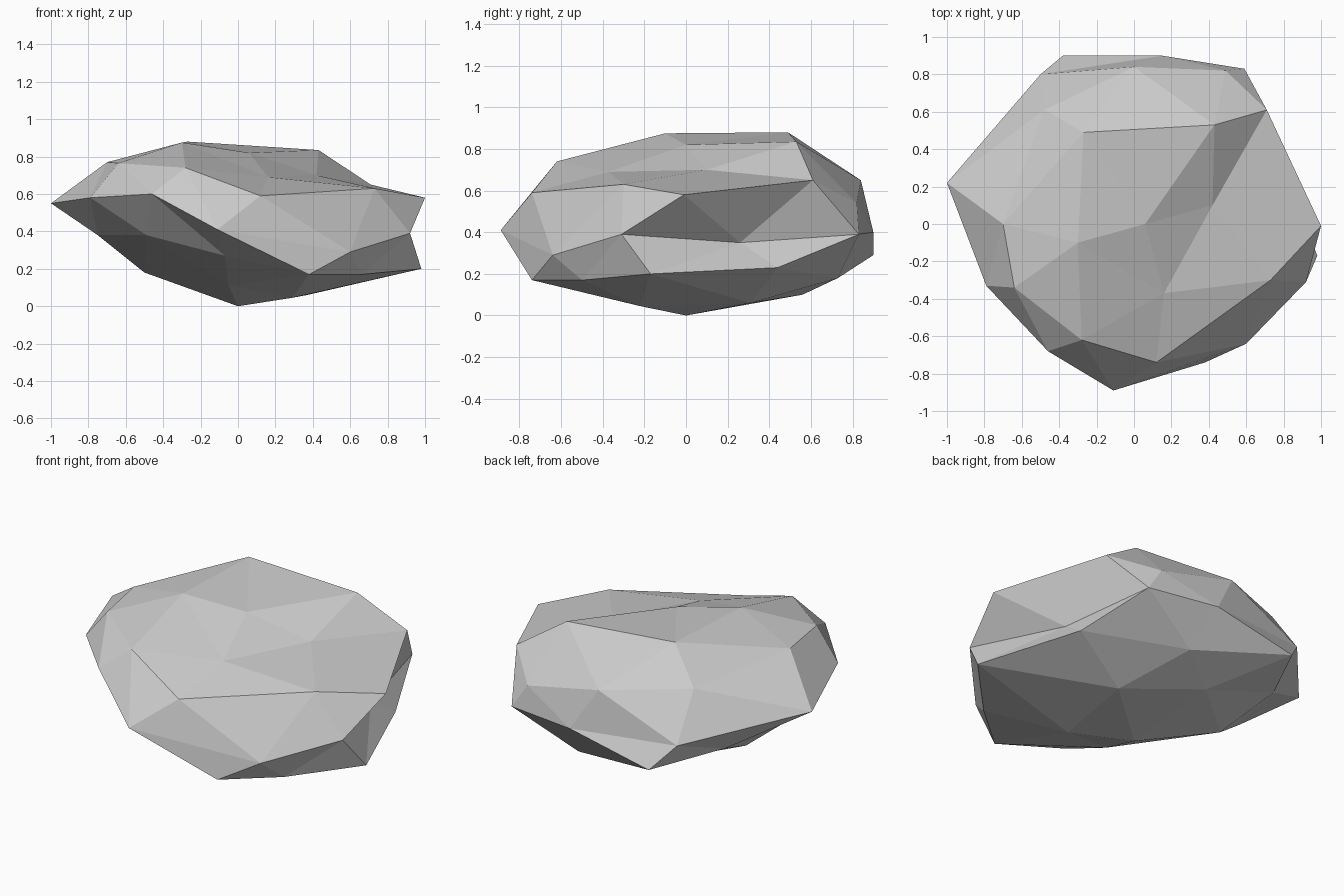
import bpy
import bmesh
import math

# Remove the default cube
default_cube = bpy.data.objects.get("Cube")
if default_cube:
    bpy.data.objects.remove(default_cube, do_unlink=True)


def make_material(name, colour):
    material = bpy.data.materials.new(name)
    material.use_nodes = True
    material.diffuse_color = colour
    shader = material.node_tree.nodes["Principled BSDF"]
    shader.inputs["Base Color"].default_value = colour
    shader.inputs["Roughness"].default_value = 1
    return material


def turn_angle(vert):
    """Angle around the vertical axis, counted from the left side (+x)."""
    return (math.atan2(vert.co.y, vert.co.x) + 0.05) % math.tau


# Contours of the stone from top to bottom, each counter-clockwise from +x
hollow = [(.06, 0, .82)]
crown = [(.42, .1, .7), (.43, .53, .835), (-.27, .49, .88),
         (-.3, -.1, .875), (.16, -.37, .69)]
shoulder = [(1, -.01, .58), (.71, .61, .65), (.49, .82, .54), (0, .84, .65),
            (-.48, .61, .7), (-.7, 0, .77), (-.64, -.34, .765),
            (-.28, -.62, .74), (.12, -.74, .59), (.73, -.3, .63)]
waist = [(.71, .26, .35), (.59, .83, .39), (.15, .9, .4), (-.5, .8, .43),
         (-1, .22, .55), (-.79, -.33, .58), (-.46, -.68, .6),
         (-.11, -.89, .41), (.6, -.64, .29), (.92, -.31, .39)]
underside = [(.98, -.17, .2), (.75, .44, .23), (.21, .73, .18), (-.38, .9, .29),
             (-.6, .48, .32), (-.75, 0, .38), (-.49, -.42, .38),
             (-.07, -.66, .27), (.38, -.74, .17), (.66, -.5, .17)]
foot = [(.37, .31, .06), (-.05, .56, .1), (-.5, .14, .18),
        (-.05, -.3, .11), (.29, -.22, .045)]
tip = [(0, 0, 0)]

# Shape a faceted ball, level by level, to the contours
bm = bmesh.new()
bmesh.ops.create_icosphere(bm, subdivisions=2, radius=1)
by_height = sorted(bm.verts, key=lambda vert: -vert.co.z)
start = 0
for contour in (hollow, crown, shoulder, waist, underside, foot, tip):
    level = by_height[start:start + len(contour)]
    start += len(contour)
    for vert, point in zip(sorted(level, key=turn_angle), contour):
        vert.co = point
bmesh.ops.recalc_face_normals(bm, faces=bm.faces)
for face in bm.faces:
    face.smooth = False

mesh = bpy.data.meshes.new("boulder")
bm.to_mesh(mesh)
bm.free()
mesh.materials.append(make_material("stone_grey", (0.6, 0.6, 0.6, 1)))
boulder = bpy.data.objects.new("boulder", mesh)
bpy.context.collection.objects.link(boulder)
